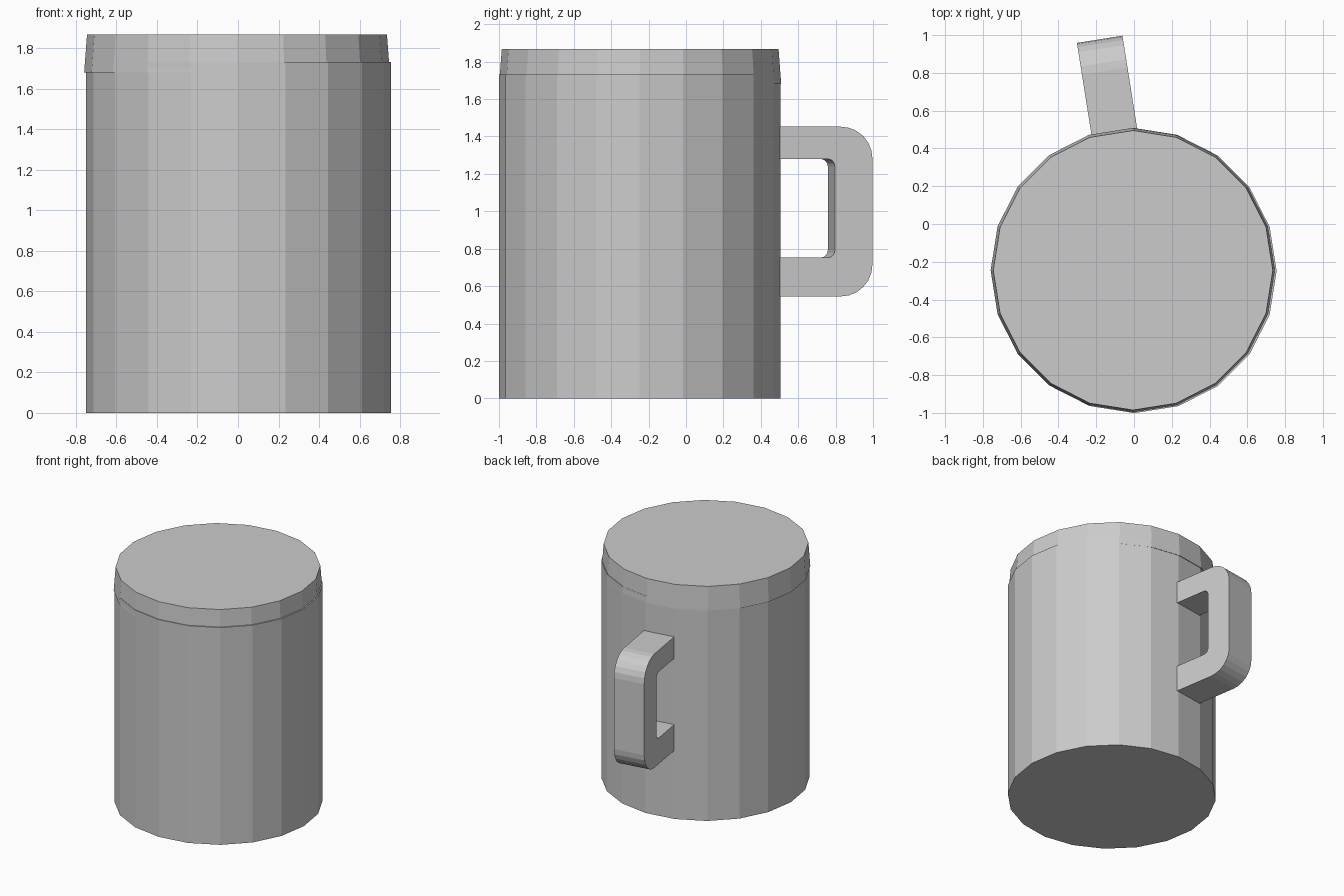
import bpy, bmesh
from math import sin, cos, radians
from mathutils import Matrix

if "Cube" in bpy.data.objects:
    bpy.data.objects.remove(bpy.data.objects["Cube"])

CY = -0.245   # y of the mug axis
SIDES = 20


def finish(name, bm):
    bmesh.ops.recalc_face_normals(bm, faces=bm.faces)
    me = bpy.data.meshes.new(name)
    bm.to_mesh(me)
    bm.free()
    ob = bpy.data.objects.new(name, me)
    bpy.context.collection.objects.link(ob)
    return ob


def drum(name, x, y, r_bottom, r_top, z0, z1):
    bm = bmesh.new()
    bmesh.ops.create_cone(
        bm, cap_ends=True, segments=SIDES, radius1=r_bottom, radius2=r_top,
        depth=z1 - z0, matrix=Matrix.Translation((x, y, (z0 + z1) / 2)))
    return finish(name, bm)


def arc(cx, cz, r, a0, a1, n=6):
    return [(cx + r * cos(radians(a0 + (a1 - a0) * i / n)),
             cz + r * sin(radians(a0 + (a1 - a0) * i / n))) for i in range(n + 1)]


# Mug body and slightly flared lid rim that sits over its top
drum("body", 0.002, CY - 0.003, 0.753, 0.753, 0.0, 1.732)
drum("lid", -0.005, CY, 0.754, 0.740, 1.68, 1.867)

# Handle: rounded U profile in (radius, height), extruded to its width
START, OUT, INN = 0.725, 1.238, 1.035
R, r = 0.17, 0.04
profile = ([(START, 0.545)]
           + arc(OUT - R, 0.545 + R, R, -90, 0)
           + arc(OUT - R, 1.452 - R, R, 0, 90)
           + [(START, 1.452), (START, 1.28)]
           + arc(INN - r, 1.28 - r, r, 90, 0, 4)
           + arc(INN - r, 0.752 + r, r, 0, -90, 4)
           + [(START, 0.752)])
WIDTH = 0.244
bm = bmesh.new()
face = bm.faces.new([bm.verts.new((u, -WIDTH / 2, z)) for u, z in profile])
ext = bmesh.ops.extrude_face_region(bm, geom=[face])
bmesh.ops.translate(bm, vec=(0, WIDTH, 0),
                    verts=[v for v in ext["geom"] if isinstance(v, bmesh.types.BMVert)])
bmesh.ops.transform(
    bm, verts=bm.verts,
    matrix=Matrix.Translation((0.012, CY, 0)) @ Matrix.Rotation(radians(99), 4, 'Z'))
finish("handle", bm)
